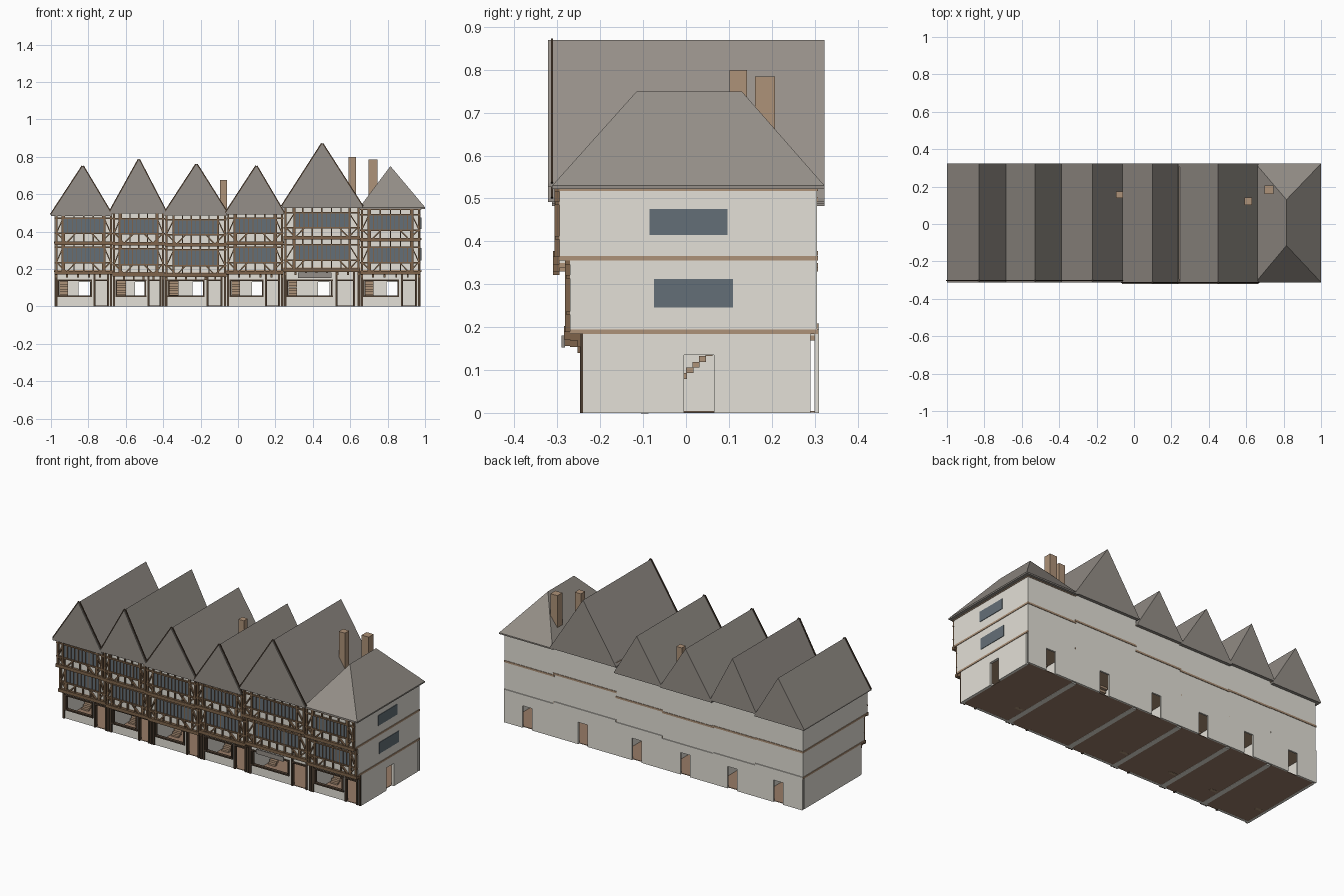
import bpy, bmesh, math
from mathutils import Vector, Matrix

cube = bpy.data.objects.get("Cube")
if cube:
    bpy.data.objects.remove(cube, do_unlink=True)


def material(name, *rgb):
    def lin(c):
        c /= 255
        return c / 12.92 if c < 0.04 else ((c + 0.055) / 1.055) ** 2.4
    col = [lin(c) for c in rgb] + [1]
    m = bpy.data.materials.new(name)
    m.use_nodes = True
    m.diffuse_color = col
    m.node_tree.nodes["Principled BSDF"].inputs["Base Color"].default_value = col
    return m


PLASTER = material("plaster", 227, 224, 215)
TIMBER = material("light timber", 174, 146, 120)
STUD = material("brown timber", 126, 100, 75)
DARK = material("dark timber", 76, 61, 48)
GLASS = material("window glass", 100, 111, 119)
ROOF = material("roof slate", 149, 143, 136)
FLOOR = material("floor boards", 152, 124, 103)


class Part:
    """One named object, built up from boxes, bars and hulls."""

    def __init__(self, name, mat):
        self.name, self.mat, self.bm = name, mat, bmesh.new()

    def box(self, x0, x1, y0, y1, z0, z1, turn=None):
        size = Matrix.Diagonal((x1 - x0, y1 - y0, z1 - z0, 1))
        place = Matrix.Translation(((x0 + x1) / 2, (y0 + y1) / 2, (z0 + z1) / 2))
        bmesh.ops.create_cube(self.bm, size=1, matrix=place @ (turn or Matrix()) @ size)

    def bar(self, xa, za, xb, zb, width, y0, y1):
        """Straight timber between two points of a front plane."""
        d = Vector((xb - xa, zb - za))
        cx, cz, h = (xa + xb) / 2, (za + zb) / 2, d.length / 2
        self.box(cx - h, cx + h, y0, y1, cz - width / 2, cz + width / 2,
                 Matrix.Rotation(-math.atan2(d.y, d.x), 4, 'Y'))

    def hull(self, points):
        verts = [self.bm.verts.new(p) for p in points]
        bmesh.ops.convex_hull(self.bm, input=verts)

    def wall(self, u0, u1, v0, v1, top, holes, along_y=False):
        """Upright wall with rectangular openings, listed left to right."""
        def piece(a, b, za, zb):
            if b - a > 1e-4 and zb - za > 1e-4:
                if along_y:
                    self.box(v0, v1, a, b, za, zb)
                else:
                    self.box(a, b, v0, v1, za, zb)
        u = u0
        for a, b, za, zb in holes:
            piece(u, a, 0, top)
            piece(a, b, 0, za)
            piece(a, b, zb, top)
            u = b
        piece(u, u1, 0, top)

    def done(self):
        bmesh.ops.recalc_face_normals(self.bm, faces=self.bm.faces)
        mesh = bpy.data.meshes.new(self.name)
        self.bm.to_mesh(mesh)
        self.bm.free()
        mesh.materials.append(self.mat)
        bpy.context.collection.objects.link(bpy.data.objects.new(self.name, mesh))


BACK = 0.305
FRONT = (-0.24, -0.27, -0.295)      # wall face of each storey


def storey(x0, x1, y, z0, z1, win, walls, timbers, glass):
    """Jettied upper storey with a window band and timber framing."""
    w = x1 - x0
    walls.box(x0, x1, y, BACK, z0, z1)
    f = y - 0.012
    wx0, wx1 = x0 + 0.15 * w, x1 - 0.15 * w
    lo, hi = win
    # beams, rails and corner posts
    timbers.box(x0, x1, y - 0.015, y, z0 - 0.014, z0 + 0.005)
    timbers.box(x0, x1, f, y, z1 - 0.014, z1)
    for z in (lo - 0.004, hi + 0.004):
        timbers.box(x0, x1, f + 0.002, y, z - 0.004, z + 0.004)
    for x in (x0 + 0.009, wx0 - 0.004, wx1 + 0.004, x1 - 0.009):
        timbers.box(x - 0.005, x + 0.005, f, y, z0, z1)
    # glass and mullions
    glass.box(wx0, wx1, y - 0.004, y, lo, hi)
    n = round((wx1 - wx0) / 0.023)
    for i in range(1, n):
        x = wx0 + (wx1 - wx0) * i / n
        timbers.box(x - 0.002, x + 0.002, y - 0.008, y, lo, hi)
    # short studs under and over the windows
    n = round(w / 0.05)
    for i in range(1, n):
        x = x0 + w * i / n
        timbers.box(x - 0.0035, x + 0.0035, f + 0.002, y, z0, lo)
        timbers.box(x - 0.0035, x + 0.0035, f + 0.002, y, hi, z1)
    # slanted braces, mirrored
    for side, x in ((1, x0), (-1, x1)):
        timbers.bar(x + side * 0.01, lo, x + side * 0.06, z0, 0.007, f, y)
        timbers.bar(x + side * 0.115, lo, x + side * 0.065, z0, 0.007, f, y)
        timbers.bar(x + side * 0.01, lo, x + side * 0.14 * w, hi, 0.006, f, y)


def ground(name, x0, x1, c, top, walls, last):
    """Open shop floor with a window, doorways and stairs."""
    w = x1 - x0
    yf = FRONT[0]
    win = (x0 + 0.02, x0 + 0.63 * w, 0.055, 0.14)
    door = (x0 + 0.69 * w, x0 + 0.92 * w, 0.0, 0.14)
    walls.wall(x0, x1, yf, yf + 0.015, top, [win, door])
    walls.wall(x0, x1, 0.3, 0.31, top + 0.011, [(c - 0.022, c + 0.04, 0, 0.13)])
    walls.box(x0, x0 + 0.015, yf, 0.29, 0, top)
    side_door = [(-0.005, 0.065, 0, 0.135)] if last else []
    walls.wall(yf, 0.29, x1 - 0.015, x1, top, side_door, along_y=True)

    floor = Part(name + "_floor", FLOOR)
    floor.box(x0 + 0.015, x1 - 0.015, yf + 0.002, 0.3, 0.0005, 0.004)
    floor.done()

    stairs = Part(name + "_stairs", TIMBER)
    steps, y0 = 14, -0.105
    for i in range(steps):
        z = (i + 1) * top / steps
        stairs.box(x0 + 0.025, x0 + 0.072, y0 + i * 0.015, y0 + (i + 1) * 0.015 + 0.002, z - 0.013, z)
    stairs.done()

    # frames, posts and jetty brackets
    shop = Part(name + "_shopfront", DARK)
    fy = yf - 0.007
    a, b, lo, hi = win
    for z in (lo, hi):
        shop.box(a - 0.005, b + 0.005, fy, yf + 0.012, z - 0.004, z + 0.004)
    for x in (a, b):
        shop.box(x - 0.004, x + 0.004, fy, yf + 0.012, lo, hi)
    for x in (door[0], door[1]):
        shop.box(x - 0.005, x + 0.005, fy, yf + 0.012, 0, top)
    shop.box(door[0], door[1], fy, yf + 0.012, 0.136, 0.145)
    for x in (x0 + 0.008, x1 - 0.008):
        shop.box(x - 0.006, x + 0.006, fy, yf, 0, top)
    shop.done()
    brackets = Part(name + "_brackets", STUD)
    n = round(w / 0.06)
    for i in range(n + 1):
        x = x0 + 0.008 + (w - 0.016) * i / n
        brackets.box(x - 0.005, x + 0.005, yf - 0.013, yf, top - 0.03, top - 0.008)
        brackets.box(x - 0.005, x + 0.005, yf - 0.03, yf, top - 0.016, top)
    brackets.done()


# x0, x1, floor levels (first, second, top), roof: left, ridge, right, eave, height
houses = [
    (-0.98, -0.671, 0.185, 0.342, 0.505, -1.0, -0.83, -0.675, 0.49, 0.75),
    (-0.671, -0.391, 0.175, 0.34, 0.51, -0.685, -0.53, -0.385, 0.505, 0.785),
    (-0.391, -0.061, 0.17, 0.335, 0.5, -0.395, -0.222, -0.055, 0.495, 0.76),
    (-0.061, 0.244, 0.185, 0.343, 0.505, -0.065, 0.098, 0.245, 0.5, 0.75),
    (0.244, 0.653, 0.198, 0.372, 0.55, 0.235, 0.45, 0.665, 0.535, 0.87),
    (0.653, 0.977, 0.185, 0.36, 0.53, 0.65, 0.815, 1.0, 0.53, 0.75),
]

for i, (x0, x1, z1, z2, z3, left, ridge, right, eave, peak) in enumerate(houses):
    name = "house_%d" % (i + 1)
    last = i == len(houses) - 1
    walls = Part(name + "_walls", PLASTER)
    timbers = Part(name + "_framing", STUD)
    glass = Part(name + "_windows", GLASS)
    ground(name, x0, x1, ridge, z1, walls, last)
    storey(x0, x1, FRONT[1], z1, z2, (z1 + 0.052, z1 + 0.128), walls, timbers, glass)
    storey(x0, x1, FRONT[2], z2, z3, (z2 + 0.052, z2 + 0.125), walls, timbers, glass)
    if last:
        # windows of the end wall
        glass.box(x1, x1 + 0.003, -0.085, 0.097, 0.415, 0.476)
        glass.box(x1, x1 + 0.003, -0.075, 0.11, 0.246, 0.312)
    for part in (walls, timbers, glass):
        part.done()

    # floor bands round the sides and back
    bands = Part(name + "_bands", TIMBER)
    for z, y in ((z1 + 0.004, FRONT[1]), (z2, FRONT[2]), (z3 - 0.008, FRONT[2])):
        bands.box(x0 - 0.003, x1 + 0.003, y, BACK + 0.003, z - 0.005, z + 0.006)
    bands.done()

    # roof: plain gables, the end house hipped
    roof = Part(name + "_roof", ROOF)
    yf = -0.322 if i in (3, 4) else -0.312
    ends = (-0.115, 0.13) if last else (yf, 0.323)
    eaves = [(x, y, eave + d) for x in (left, right) for y in (yf, 0.323) for d in (0, -0.008)]
    roof.hull(eaves + [(ridge, y, peak) for y in ends])
    roof.done()
    if not last:
        # thin boards standing just proud of the slopes
        barge = Part(name + "_bargeboards", DARK)
        for x in (left, right):
            barge.bar(x, eave, ridge, peak, 0.013, yf + 0.007, yf + 0.012)
        barge.done()

# chimneys
for k, (x, y, half, z0, z1) in enumerate([(-0.077, 0.157, 0.018, 0.48, 0.675),
                                          (0.61, 0.122, 0.02, 0.54, 0.8),
                                          (0.722, 0.184, 0.023, 0.52, 0.785)]):
    stack = Part("chimney_%d" % (k + 1), TIMBER)
    stack.box(x - half, x + half, y - half, y + half, z0, z1)
    stack.done()

# blank board above the large shop window
board = Part("shop_board", ROOF)
board.box(0.32, 0.5, -0.29, -0.282, 0.153, 0.18)
board.done()
